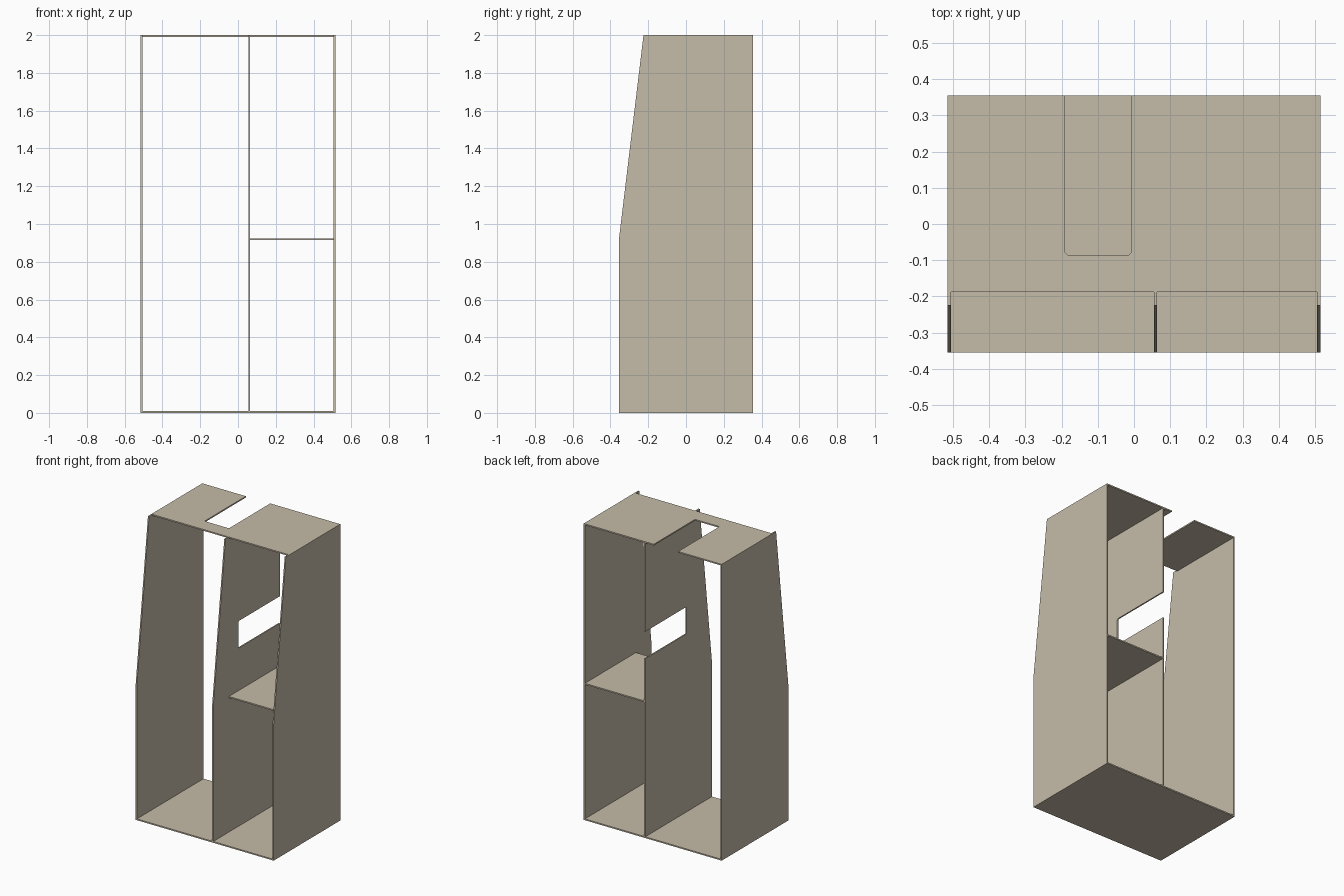
import bpy, bmesh, math
from mathutils import Vector

if "Cube" in bpy.data.objects:
    bpy.data.objects.remove(bpy.data.objects["Cube"])

W, D, H, T = 0.515, 0.355, 2.0, 0.009   # half width, half depth, height, board thickness

mat = bpy.data.materials.new("beige_board")
mat.diffuse_color = (0.56, 0.50, 0.39, 1)
mat.use_nodes = True
mat.node_tree.nodes["Principled BSDF"].inputs["Base Color"].default_value = mat.diffuse_color


def board(name, outline, axis, start, thick=T):
    """Extrude a flat outline along an axis: 'x' uses (y, z) points, 'z' uses (x, y) points."""
    bm = bmesh.new()
    place = (lambda p: (start, p[0], p[1])) if axis == 'x' else (lambda p: (p[0], p[1], start))
    face = bm.faces.new([bm.verts.new(place(p)) for p in outline])
    new = bmesh.ops.extrude_face_region(bm, geom=[face])["geom"]
    step = Vector((thick, 0, 0)) if axis == 'x' else Vector((0, 0, thick))
    bmesh.ops.translate(bm, vec=step, verts=[v for v in new if isinstance(v, bmesh.types.BMVert)])
    bmesh.ops.recalc_face_normals(bm, faces=bm.faces)
    me = bpy.data.meshes.new(name)
    bm.to_mesh(me)
    bm.free()
    me.materials.append(mat)
    ob = bpy.data.objects.new(name, me)
    bpy.context.collection.objects.link(ob)
    return ob


def rect(x0, x1, y0, y1):
    return [(x0, y0), (x1, y0), (x1, y1), (x0, y1)]


# upright profile with the leaning upper front edge
front = [(D, H), (-0.225, H), (-D, 0.92), (-D, 0)]
R, SLOT = 0.006, -0.085                  # slot corner radius and slot front end

# outer sides
board("left_side", front + [(D, 0)], 'x', -W)
board("right_side", front + [(D, 0)], 'x', W - T)

# divider with a slot open to the back
z0, z1 = 1.21, 1.393
board("divider", front + [(D, 0), (D, z0), (SLOT + R, z0), (SLOT, z0 + R),
                          (SLOT, z1 - R), (SLOT + R, z1), (D, z1)], 'x', 0.055)

# floor, and the recessed half-height shelf
inner = W - T
board("floor", rect(-inner, inner, -D, D), 'z', 0)
board("shelf", rect(0.055 + T, inner, -0.188, D), 'z', 0.915)

# top with a slot open to the back
a, b = -0.19, -0.008
board("top", [(-inner, -0.188), (inner, -0.188), (inner, D), (b, D), (b, SLOT + R), (b - R, SLOT),
              (a + R, SLOT), (a, SLOT + R), (a, D), (-inner, D)], 'z', H - T)
